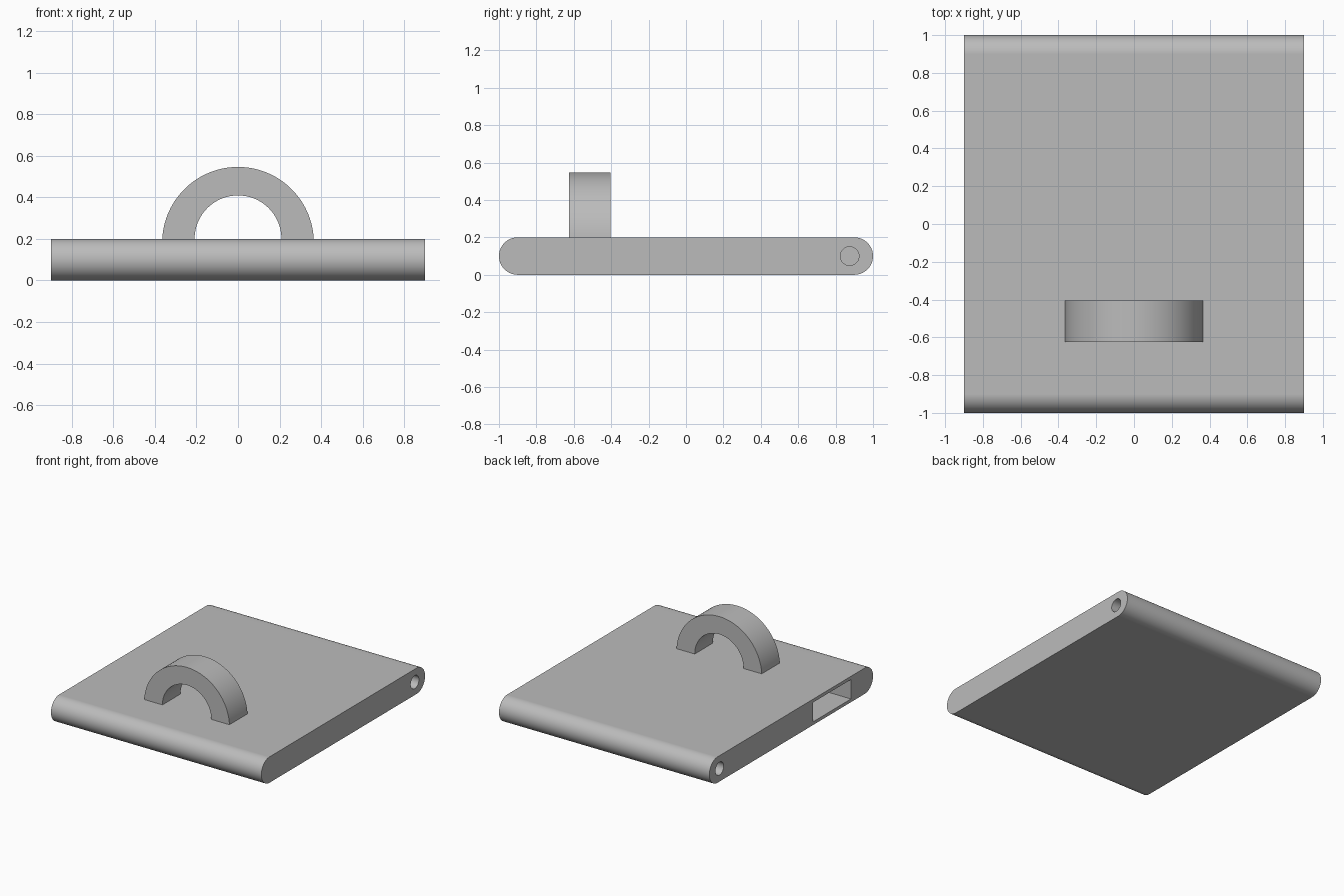
import bpy, bmesh, math

if "Cube" in bpy.data.objects:
    bpy.data.objects.remove(bpy.data.objects["Cube"])

grey = bpy.data.materials.new("plain_grey")
grey.diffuse_color = (0.5, 0.5, 0.5, 1)
grey.use_nodes = True
grey.node_tree.nodes["Principled BSDF"].inputs["Base Color"].default_value = grey.diffuse_color


def arc(cx, cz, r, a0, a1, n):
    """Points on an arc, angles in degrees."""
    angles = [math.radians(a0 + (a1 - a0) * i / n) for i in range(n + 1)]
    return [(cx + r * math.cos(a), cz + r * math.sin(a)) for a in angles]


def prism(name, profile, axis, start, end):
    """Extrude a 2D (horizontal, z) profile along x or y."""
    bm = bmesh.new()

    def place(p, t):
        return (t, p[0], p[1]) if axis == "x" else (p[0], t, p[1])

    face = bm.faces.new([bm.verts.new(place(p, start)) for p in profile])
    extruded = bmesh.ops.extrude_face_region(bm, geom=[face])["geom"]
    offset = place((0, 0), end - start)
    bmesh.ops.translate(bm, vec=offset,
                        verts=[v for v in extruded if isinstance(v, bmesh.types.BMVert)])
    bmesh.ops.recalc_face_normals(bm, faces=bm.faces)
    mesh = bpy.data.meshes.new(name)
    bm.to_mesh(mesh)
    bm.free()
    mesh.materials.append(grey)
    obj = bpy.data.objects.new(name, mesh)
    bpy.context.collection.objects.link(obj)
    return obj


def activate(obj):
    bpy.ops.object.select_all(action="DESELECT")
    obj.select_set(True)
    bpy.context.view_layer.objects.active = obj


def cut(obj, cutter):
    mod = obj.modifiers.new("cut", "BOOLEAN")
    mod.operation, mod.solver, mod.object = "DIFFERENCE", "EXACT", cutter
    activate(obj)
    bpy.ops.object.modifier_apply(modifier=mod.name)
    bpy.data.objects.remove(cutter)


def smooth(obj):
    activate(obj)
    bpy.ops.object.shade_smooth_by_angle(angle=math.radians(30))
    mod = obj.modifiers.new("flat_faces_stay_flat", "WEIGHTED_NORMAL")
    mod.keep_sharp = True


# Flat plate with fully rounded front and back edges
plate = prism("plate", arc(0.9, 0.1, 0.1, -90, 90, 32) + arc(-0.9, 0.1, 0.1, 90, 270, 32),
              "x", -0.9, 0.9)

# Blind pin holes near the back, one in each side
for side in (-1, 1):
    cut(plate, prism("pin_hole_cutter", arc(0.875, 0.1, 0.05, 0, 360, 48)[:-1],
                     "x", side * 0.7, side * 1.0))

# Rectangular pocket in the left side
cut(plate, prism("pocket_cutter", [(-0.73, 0.025), (-0.265, 0.025),
                                   (-0.265, 0.175), (-0.73, 0.175)], "x", -1.0, -0.45))
smooth(plate)

# Arched handle standing on the plate
handle = prism("handle", arc(0, 0.181, 0.365, 3, 177, 64) + arc(0, 0.2, 0.209, 180, 0, 48),
               "y", -0.625, -0.405)
smooth(handle)
